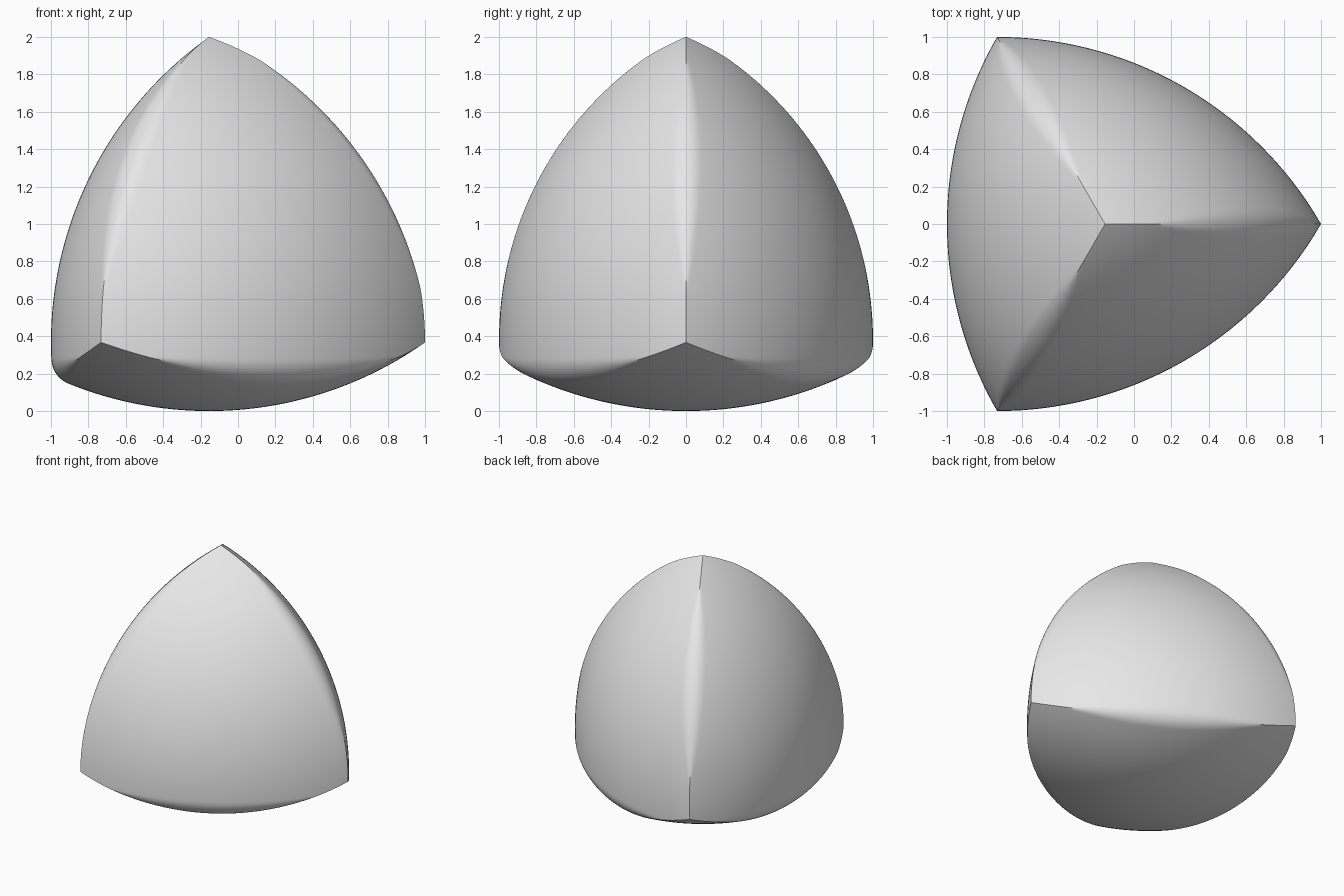
import bpy
import bmesh
import math
from itertools import combinations
from mathutils import Vector

cube = bpy.data.objects.get("Cube")
if cube:
    bpy.data.objects.remove(cube, do_unlink=True)

WIDTH = 2.0                      # tetrahedron edge and radius of every ball
HEIGHT = WIDTH * math.sqrt(2 / 3)
BASE_Z = 2.0 - HEIGHT
AXIS_X = 1.0 - WIDTH / math.sqrt(3)

# Corners of the regular tetrahedron
corners = [
    Vector((1.0, 0.0, BASE_Z)),
    Vector((1.0 - math.sqrt(3), 1.0, BASE_Z)),
    Vector((1.0 - math.sqrt(3), -1.0, BASE_Z)),
    Vector((AXIS_X, 0.0, 2.0)),
]
centre = sum(corners, Vector()) / 4


def bulged_edge(a, b, steps=16):
    """Points on a curve from a to b that bows outward from the centre."""
    mid = (a + b) / 2
    out = (mid - centre).normalized()
    points = []
    for i in range(1, steps):
        t = -1 + 2 * i / steps
        sharp = math.sqrt(3 - t * t) - math.sqrt(2)
        round_ = math.sqrt(4 - t * t) - math.sqrt(3)
        points.append(mid + (b - a) * t / 2 + out * (sharp + round_) / 2)
    return points


# Ball centres: the corners give the faces, the curves round opposite edges
balls = list(corners)
for a, b in combinations(corners, 2):
    balls += bulged_edge(a, b)
balls = [(c - centre, WIDTH ** 2 - (c - centre).length_squared) for c in balls]


def surface_distance(u):
    """Distance from the centre to the shared surface of all balls."""
    best = 10.0
    for c, k in balls:
        d = u.dot(c)
        best = min(best, d + math.sqrt(d * d + k))
    return best


# Finely divided tetrahedron, pushed out to the ball intersection
bm = bmesh.new()
verts = [bm.verts.new(c) for c in corners]
for tri in combinations(verts, 3):
    bm.faces.new(tri)
for _ in range(7):
    bmesh.ops.subdivide_edges(bm, edges=bm.edges[:], cuts=1, use_grid_fill=True)
for v in bm.verts:
    u = (v.co - centre).normalized()
    v.co = centre + u * surface_distance(u)
bmesh.ops.recalc_face_normals(bm, faces=bm.faces[:])

mesh = bpy.data.meshes.new("rounded_tetrahedron")
bm.to_mesh(mesh)
bm.free()
body = bpy.data.objects.new("rounded_tetrahedron", mesh)
bpy.context.collection.objects.link(body)

# Plain grey finish
grey = bpy.data.materials.new("light_grey")
grey.use_nodes = True
grey.diffuse_color = (0.8, 0.8, 0.8, 1.0)
grey.node_tree.nodes["Principled BSDF"].inputs["Base Color"].default_value = (0.8, 0.8, 0.8, 1.0)
mesh.materials.append(grey)

bpy.ops.object.select_all(action='DESELECT')
body.select_set(True)
bpy.context.view_layer.objects.active = body
bpy.ops.object.shade_smooth_by_angle(angle=math.radians(30))
